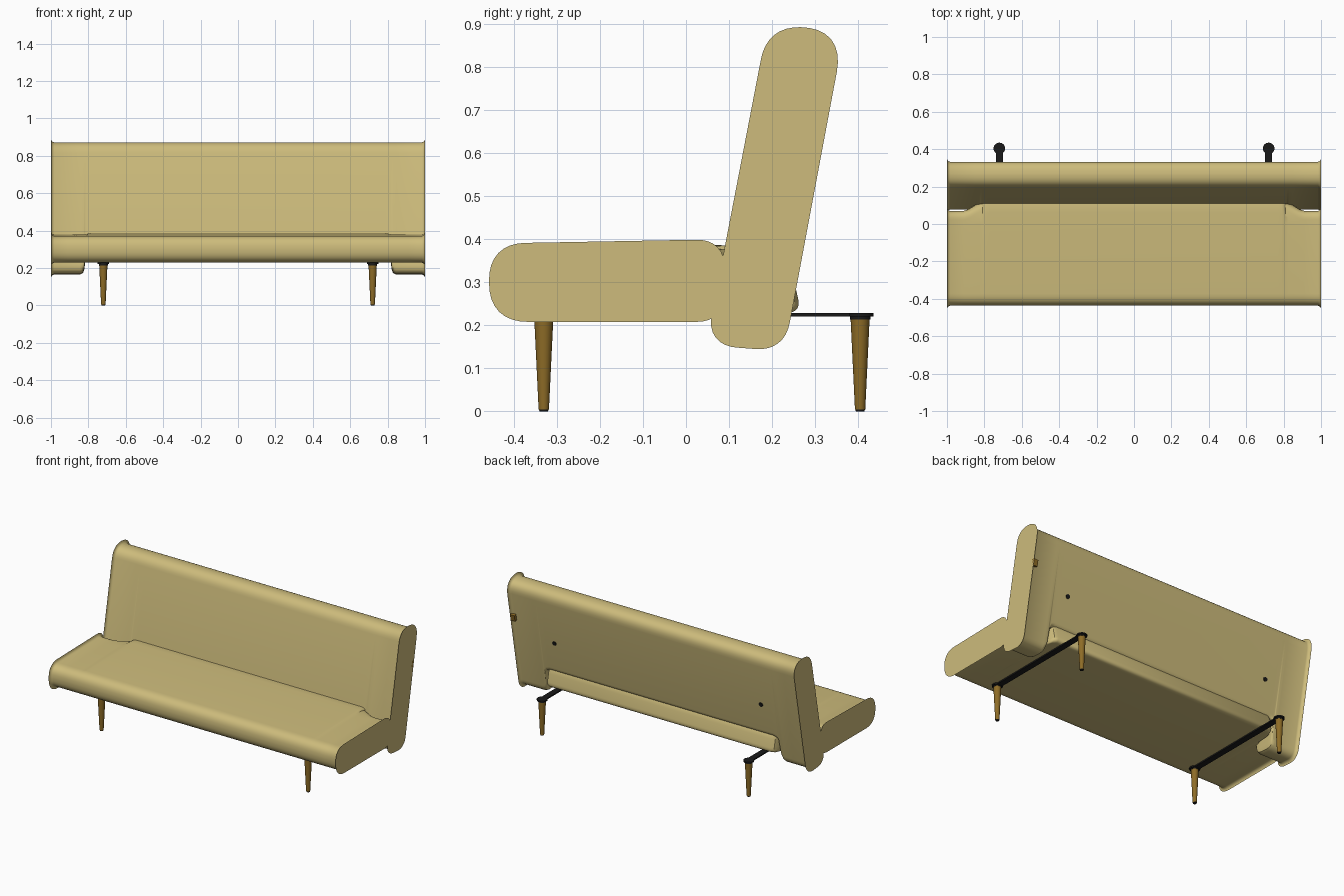
import bpy, bmesh, math
from mathutils import Vector, Matrix

cube = bpy.data.objects.get("Cube")
if cube:
    bpy.data.objects.remove(cube, do_unlink=True)


def material(name, rgb):
    m = bpy.data.materials.new(name)
    m.use_nodes = True
    m.diffuse_color = (*rgb, 1)
    m.node_tree.nodes["Principled BSDF"].inputs["Base Color"].default_value = (*rgb, 1)
    return m


FABRIC = material("tan fabric", (0.61, 0.50, 0.20))
WOOD = material("brown wood", (0.27, 0.15, 0.02))
METAL = material("black metal", (0.01, 0.01, 0.01))


def finish(name, bm, mat):
    bmesh.ops.recalc_face_normals(bm, faces=bm.faces[:])
    mesh = bpy.data.meshes.new(name)
    bm.to_mesh(mesh)
    bm.free()
    mesh.materials.append(mat)
    ob = bpy.data.objects.new(name, mesh)
    bpy.context.collection.objects.link(ob)
    bpy.ops.object.select_all(action="DESELECT")
    ob.select_set(True)
    bpy.context.view_layer.objects.active = ob
    bpy.ops.object.shade_smooth_by_angle(angle=math.radians(40))
    return ob


def rounded(corners, inset, steps=8):
    """Soft-cornered outline from (y, z, softness) corners, shrunk by inset."""
    pts = []
    for i, (y, z, d) in enumerate(corners):
        p = Vector((y, z))
        before = Vector(corners[i - 1][:2]) - p
        after = Vector(corners[(i + 1) % len(corners)][:2]) - p
        a, b = p + before.normalized() * d, p + after.normalized() * d
        for s in range(steps + 1):
            u = s / steps
            pts.append(a * (1 - u) ** 2 + p * 2 * u * (1 - u) + b * u * u)
    out = []
    for i, p in enumerate(pts):
        t = (pts[(i + 1) % len(pts)] - pts[i - 1]).normalized()
        out.append(p + Vector((t.y, -t.x)) * inset)
    return out


def cushion(name, end, middle, blend):
    """Loft along x; blend lists (x, amount of middle outline) for one half."""
    half = [(1.0, 0, 0.02), (0.998, 0, 0.011), (0.993, 0, 0.004), (0.983, 0, 0)]
    half += [(x, t, 0) for x, t in blend]
    stations = half + [(-x, t, i) for x, t, i in reversed(half)]
    bm = bmesh.new()
    rings = []
    for x, t, inset in stations:
        corners = [tuple(a + (b - a) * t for a, b in zip(p, q)) for p, q in zip(end, middle)]
        rings.append([bm.verts.new((x, *p)) for p in rounded(corners, inset)])
    for r, s in zip(rings, rings[1:]):
        for i in range(len(r)):
            bm.faces.new((r[i - 1], r[i], s[i], s[i - 1]))
    bm.faces.new(rings[0])
    bm.faces.new(rings[-1])
    return finish(name, bm, FABRIC)


def cone(name, x, y, z0, z1, r0, r1, mat):
    bm = bmesh.new()
    bmesh.ops.create_cone(bm, cap_ends=True, segments=24, radius1=r0, radius2=r1, depth=z1 - z0,
                          matrix=Matrix.Translation((x, y, (z0 + z1) / 2)))
    return finish(name, bm, mat)


def box(name, centre, size, mat, tilt=0):
    bm = bmesh.new()
    bmesh.ops.create_cube(bm, size=1, matrix=Matrix.Translation(centre)
                          @ Matrix.Rotation(tilt, 4, "X") @ Matrix.Diagonal((*size, 1)))
    return finish(name, bm, mat)


# Seat, with a tongue running back under the backrest
front = [(-0.437, 0.37, 0.065), (-0.437, 0.228, 0.07)]
cushion("seat",
        front + [(0.07, 0.228, 0.045), (0.07, 0.379, 0.045), (0.0, 0.378, 0.02)],
        front + [(0.268, 0.229, 0.035), (0.237, 0.36, 0.05), (0.10, 0.387, 0.04)],
        [(0.91, 0), (0.88, 0.06), (0.85, 0.17), (0.825, 0.25), (0.81, 0.33),
         (0.803, 0.8), (0.79, 0.95), (0.77, 1)])

# Backrest, notched below so that only its ends drop down behind the seat
top = [(0.345, 0.87, 0.08), (0.205, 0.873, 0.06)]
cushion("backrest",
        [(0.07, 0.172, 0.05), (0.212, 0.161, 0.05)] + top,
        [(0.1, 0.33, 0.04), (0.243, 0.325, 0.03)] + top,
        [(0.845, 0), (0.828, 0.05), (0.82, 0.2), (0.815, 0.8), (0.805, 0.95), (0.78, 1)])

# Side tag and back fixings
TILT = -math.radians(11)
box("side_tag", (0.985, 0.312, 0.636), (0.03, 0.018, 0.04), WOOD, TILT)

for x, side in ((0.72, "left"), (-0.72, "right")):
    bm = bmesh.new()
    bmesh.ops.create_cone(bm, cap_ends=True, segments=16, radius1=0.013, radius2=0.013, depth=0.008,
                          matrix=Matrix.Translation((x, 0.282, 0.53))
                          @ Matrix.Rotation(TILT + math.pi / 2, 4, "X"))
    finish(side + "_back_fixing", bm, METAL)

    # Rail and tapered legs
    box(side + "_rail", (x, 0.037, 0.224), (0.038, 0.74, 0.008), METAL)
    for y, end in ((-0.33, "front"), (0.404, "back")):
        name = f"{side}_{end}_leg"
        cone(name + "_plate", x, y, 0.22, 0.228, 0.031, 0.031, METAL)
        cone(name + "_collar", x, y, 0.213, 0.22, 0.024, 0.024, METAL)
        cone(name, x, y, 0.005, 0.213, 0.012, 0.022, WOOD)
        cone(name + "_foot", x, y, 0, 0.005, 0.010, 0.011, METAL)
